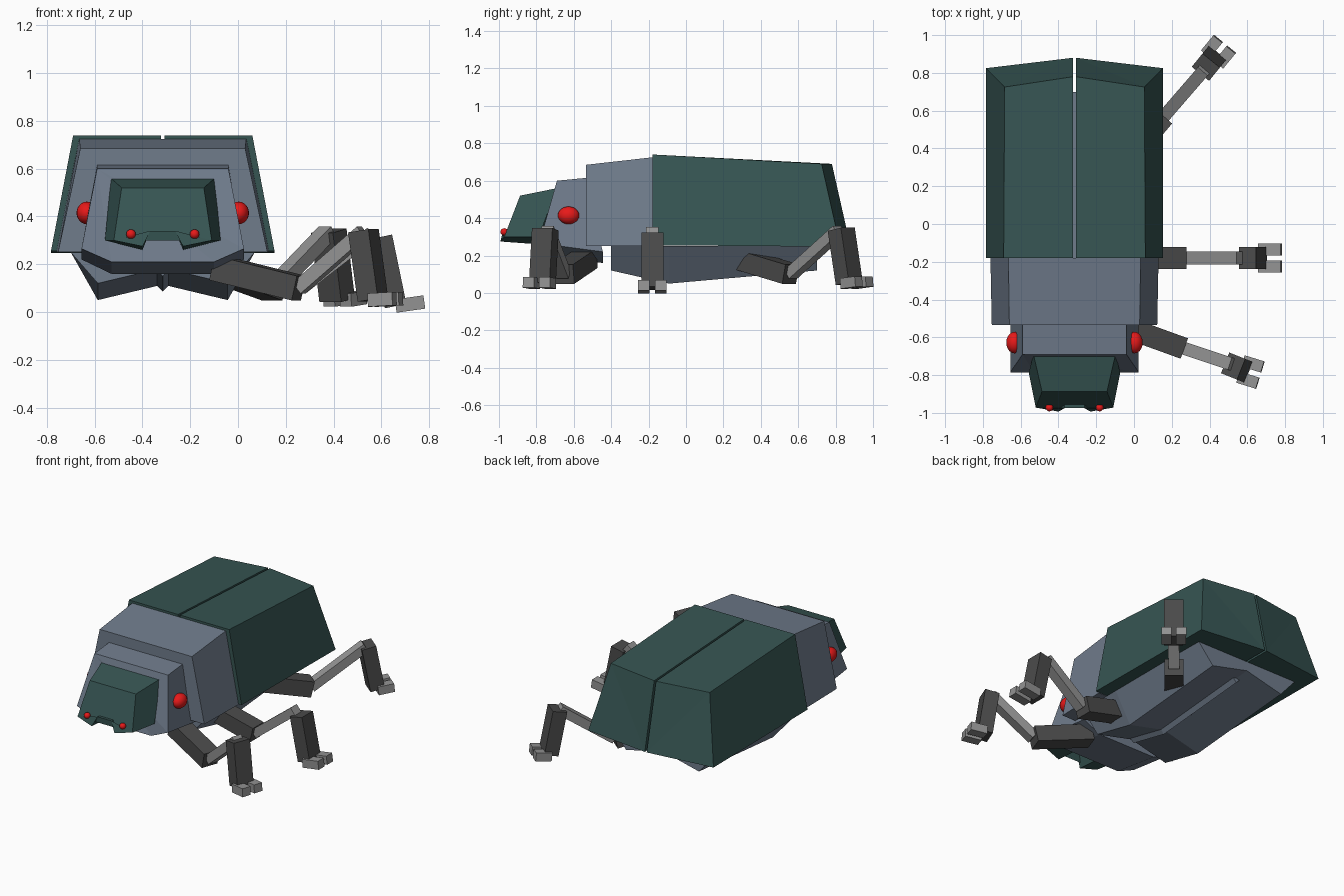
import bpy, bmesh
from mathutils import Vector, Matrix

if "Cube" in bpy.data.objects:
    bpy.data.objects.remove(bpy.data.objects["Cube"])

CX = -0.315  # body centre line


def mat(name, col):
    m = bpy.data.materials.new(name)
    m.diffuse_color = (*col, 1)
    m.use_nodes = True
    m.node_tree.nodes["Principled BSDF"].inputs["Base Color"].default_value = m.diffuse_color
    return m


SLATE = mat("slate", (0.16, 0.2, 0.26))
TEAL = mat("teal", (0.037, 0.09, 0.085))
DARK = mat("dark_grey", (0.07, 0.07, 0.07))
LIGHT = mat("light_grey", (0.29, 0.29, 0.29))
RED = mat("red", (0.8, 0.01, 0.01))


def finish(bm, name, material):
    bmesh.ops.recalc_face_normals(bm, faces=bm.faces[:])
    me = bpy.data.meshes.new(name)
    bm.to_mesh(me)
    bm.free()
    me.materials.append(material)
    ob = bpy.data.objects.new(name, me)
    bpy.context.collection.objects.link(ob)
    return ob


def loft(name, sections, material, side=1):
    """Skin closed sections of equal size; x is measured from the centre line."""
    bm = bmesh.new()
    rings = [[bm.verts.new((CX + side * x, y, z)) for x, y, z in s] for s in sections]
    n = len(rings[0])
    for a, b in zip(rings, rings[1:]):
        for i in range(n):
            j = (i + 1) % n
            bm.faces.new((a[i], a[j], b[j], b[i]))
    caps = [bm.faces.new(rings[0]), bm.faces.new(rings[-1])]
    bmesh.ops.triangulate(bm, faces=caps, ngon_method='EAR_CLIP')
    return finish(bm, name, material)


def sym(half):
    """Complete a half section (x >= 0) across the centre line."""
    return half + [(-x, y, z) for x, y, z in reversed(half) if x > 0]


def beam(name, p, q, w, h, material):
    p, q = Vector(p), Vector(q)
    d = (q - p).normalized()
    side = d.cross(Vector((0, 0, 1))).normalized()
    rot = Matrix((side, d.cross(side), d)).transposed().to_4x4()
    bm = bmesh.new()
    bmesh.ops.create_cube(bm, size=1, matrix=Matrix.Translation((p + q) / 2) @ rot
                          @ Matrix.Diagonal((w, h, (q - p).length, 1)))
    return finish(bm, name, material)


def ball(name, pos, radii, material):
    bm = bmesh.new()
    bmesh.ops.create_uvsphere(bm, u_segments=20, v_segments=12, radius=1,
                              matrix=Matrix.Translation(pos) @ Matrix.Diagonal((*radii, 1)))
    for f in bm.faces:
        f.smooth = True
    return finish(bm, name, material)


# Wing covers
for side, label in ((-1, "left"), (1, "right")):
    loft(label + "_wing_cover", [
        [(0.007, -0.18, 0.74), (0.375, -0.18, 0.74), (0.468, -0.18, 0.255), (0.007, -0.18, 0.255)],
        [(0.007, 0.78, 0.69), (0.37, 0.725, 0.69), (0.468, 0.825, 0.247), (0.007, 0.88, 0.247)],
    ], TEAL, side)

# Thorax
loft("thorax", [
    sym([(0.345, -0.535, 0.685), (0.438, -0.535, 0.252)]),
    sym([(0.35, -0.18, 0.725), (0.445, -0.18, 0.252)]),
], SLATE)

# Belly with W-shaped underside, and centre keel
loft("belly", [
    sym([(0.385, y, 0.25), (0.272, y, zb), (0, y, zb + 0.065)])
    for y, zb in ((-0.40, 0.12), (-0.09, 0.05), (0.70, 0.12))], SLATE)
loft("belly_keel", [
    sym([(0.045, y, z + 0.045), (0, y, z)])
    + [(0, y, z + 0.09)] for y, z in ((-0.38, 0.15), (-0.09, 0.085), (0.6, 0.145))], SLATE)

# Head
loft("head", [
    sym([(0.275, -0.69, 0.60), (0.34, -0.785, 0.265), (0.215, -0.785, 0.21)]),
    sym([(0.275, -0.535, 0.615), (0.34, -0.445, 0.22), (0.215, -0.445, 0.16)]),
], SLATE)

# Face plate with notched lower lip
loft("face_plate", [
    sym([(0.172, -0.887, 0.52), (0.205, -0.972, 0.30), (0.085, -0.993, 0.275), (0.052, -0.975, 0.34)]),
    sym([(0.217, -0.69, 0.56), (0.242, -0.787, 0.30), (0.085, -0.787, 0.26), (0.052, -0.76, 0.34)]),
], TEAL)

# Eyes
for side, label in ((-1, "left"), (1, "right")):
    ball(label + "_side_eye", (CX + side * 0.318, -0.628, 0.415), (0.043, 0.057, 0.047), RED)
    ball(label + "_front_eye", (CX + side * 0.133, -0.972, 0.326), (0.02, 0.02, 0.02), RED)

# Legs: hip, elbow, knee, shin top, ankle, toe tip
legs = {
    "front_leg": [(-0.09, -0.53, 0.185), (0.255, -0.655, 0.10), (0.525, -0.745, 0.335),
                  (0.525, -0.752, 0.34), (0.565, -0.768, 0.05), (0.668, -0.80, 0.056)],
    "middle_leg": [(-0.08, -0.18, 0.185), (0.265, -0.18, 0.10), (0.56, -0.18, 0.33),
                   (0.60, -0.18, 0.315), (0.66, -0.18, 0.025), (0.78, -0.18, 0.042)],
    "rear_leg": [(-0.085, 0.28, 0.185), (0.15, 0.56, 0.10), (0.375, 0.82, 0.335),
                 (0.38, 0.83, 0.34), (0.415, 0.873, 0.05), (0.48, 0.952, 0.061)],
}
for name, (hip, elbow, knee, top, ankle, tip) in legs.items():
    beam(name + "_thigh", hip, elbow, 0.115, 0.105, DARK)
    beam(name + "_arm", elbow, knee, 0.068, 0.058, LIGHT)
    beam(name + "_shin", top, ankle, 0.118, 0.092, DARK)
    across = (Vector(tip) - Vector(ankle)).cross(Vector((0, 0, 1))).normalized() * 0.045
    for s, label in ((-1, "_inner_toe"), (1, "_outer_toe")):
        beam(name + label, Vector(ankle) + s * across, Vector(tip) + s * across, 0.062, 0.056, LIGHT)
